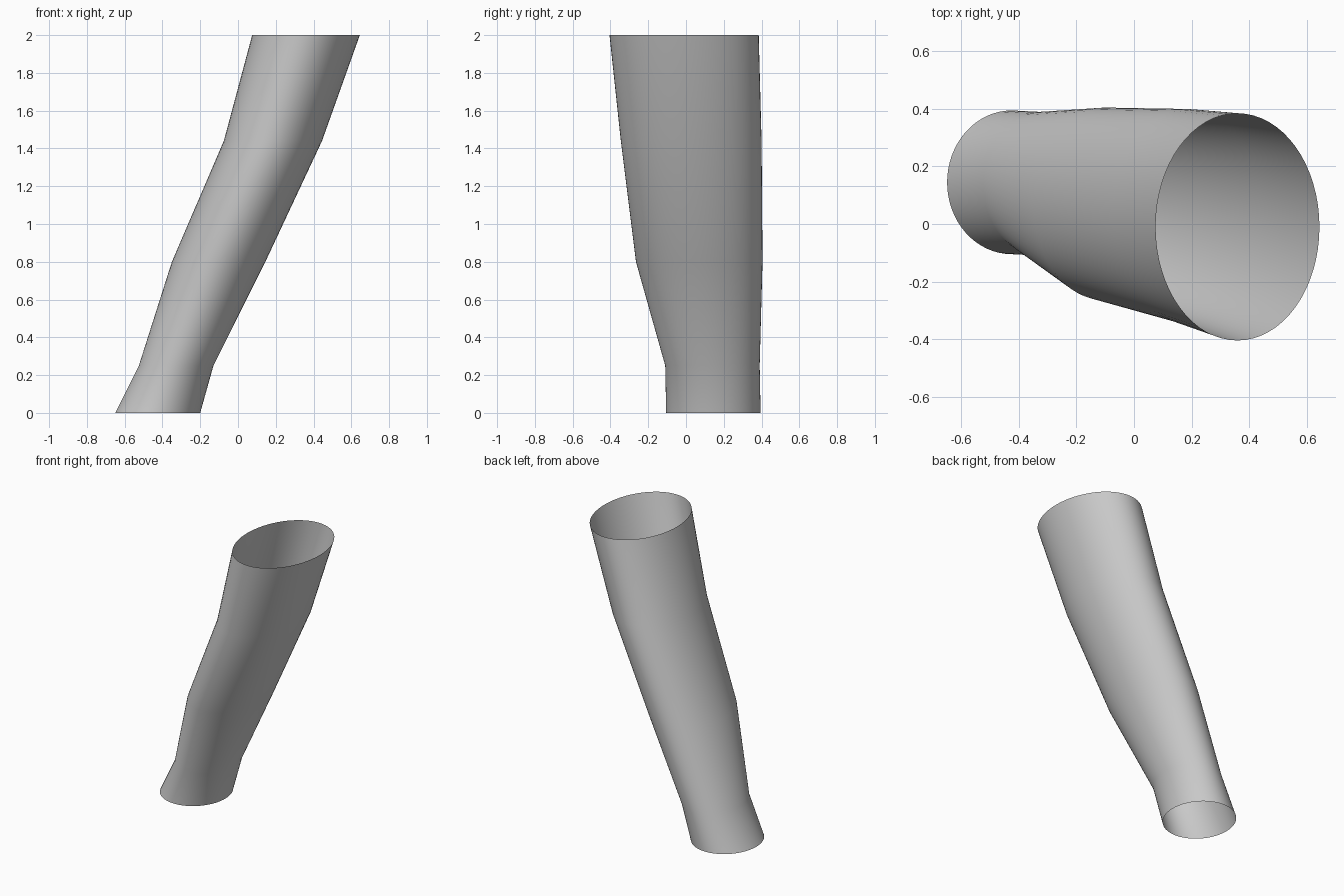
import bpy, bmesh
from math import cos, sin, tau

cube = bpy.data.objects.get("Cube")
if cube:
    bpy.data.objects.remove(cube, do_unlink=True)

# Plain grey material
grey = bpy.data.materials.new("plain_grey")
grey.use_nodes = True
colour = (0.6, 0.6, 0.6, 1)
grey.diffuse_color = colour
grey.node_tree.nodes["Principled BSDF"].inputs["Base Color"].default_value = colour

# Elliptical sections: height, x range, y range
SECTIONS = [
    (0.00, -0.65, -0.20, -0.105, 0.395),
    (0.25, -0.525, -0.13, -0.11, 0.39),
    (0.80, -0.35, 0.145, -0.265, 0.405),
    (1.44, -0.075, 0.445, -0.345, 0.40),
    (2.00, 0.075, 0.645, -0.405, 0.385),
]
SIDES = 64


def ring(bm, z, x0, x1, y0, y1):
    """Add one horizontal ellipse of vertices filling the given ranges."""
    cx, cy, rx, ry = (x0 + x1) / 2, (y0 + y1) / 2, (x1 - x0) / 2, (y1 - y0) / 2
    angles = [tau * i / SIDES for i in range(SIDES)]
    return [bm.verts.new((cx + rx * cos(a), cy + ry * sin(a), z)) for a in angles]


# Open leaning tube, skinned between the sections
bm = bmesh.new()
rings = [ring(bm, *s) for s in SECTIONS]
for low, high in zip(rings, rings[1:]):
    for i in range(SIDES):
        j = (i + 1) % SIDES
        bm.faces.new((low[i], low[j], high[j], high[i])).smooth = True

mesh = bpy.data.meshes.new("sleeve_tube")
bm.to_mesh(mesh)
bm.free()
mesh.materials.append(grey)
tube = bpy.data.objects.new("sleeve_tube", mesh)
bpy.context.collection.objects.link(tube)
